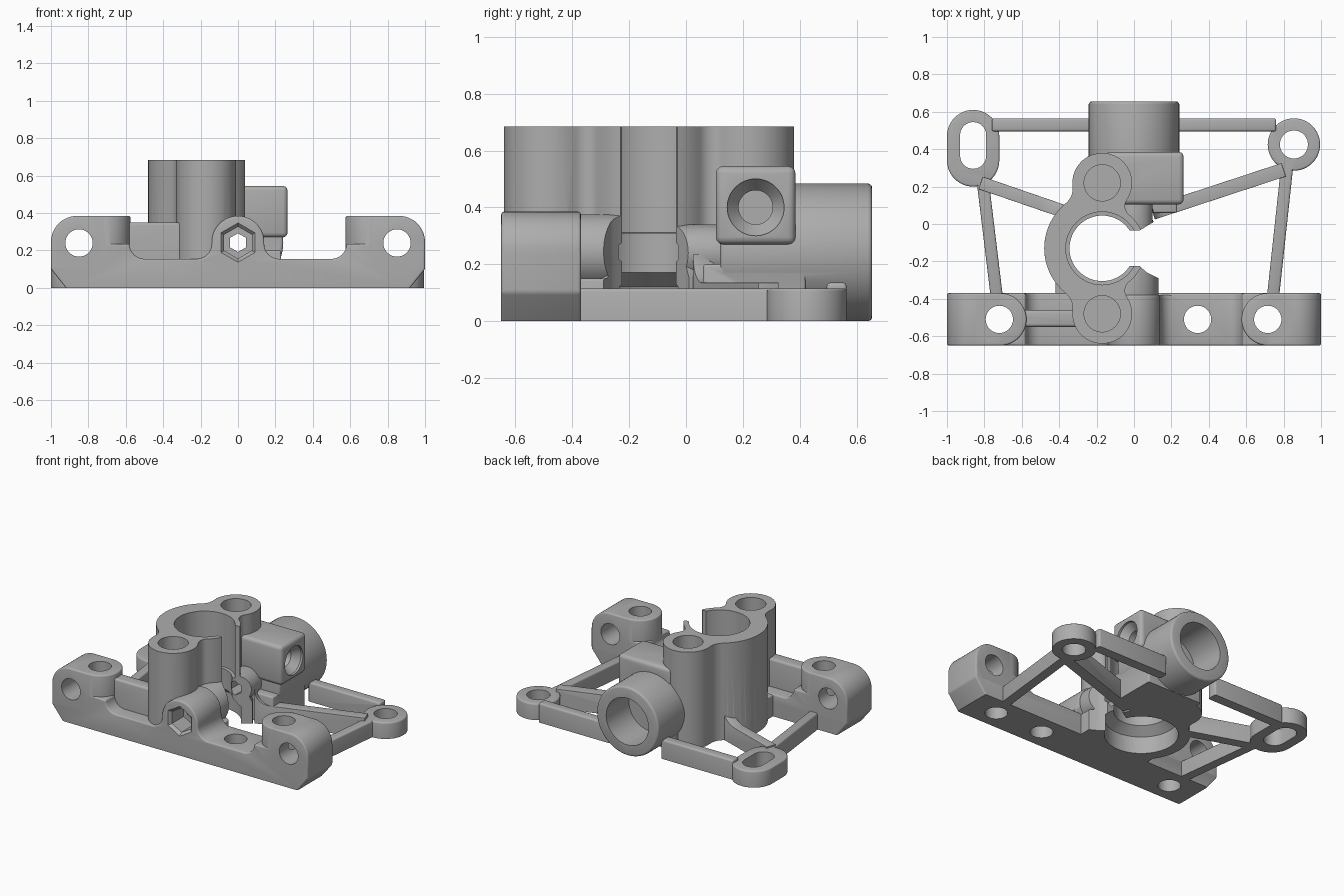
import bpy, bmesh
from math import cos, sin, pi, atan2, sqrt, hypot, tau
from mathutils import Vector, Matrix

if "Cube" in bpy.data.objects:
    bpy.data.objects.remove(bpy.data.objects["Cube"])

grey = bpy.data.materials.new("matte grey")
grey.use_nodes = True
GREY = (0.42, 0.42, 0.42, 1)
grey.diffuse_color = GREY
grey.node_tree.nodes["Principled BSDF"].inputs["Base Color"].default_value = GREY

PLACE = {"x": lambda a, b, t: (t, a, b),
         "y": lambda a, b, t: (a, t, b),
         "z": lambda a, b, t: (a, b, t)}


def arc(cx, cy, r, a0, a1, n=12):
    return [(cx + r * cos(a0 + (a1 - a0) * i / n), cy + r * sin(a0 + (a1 - a0) * i / n))
            for i in range(n + 1)]


def finish(bm, bevel):
    bmesh.ops.recalc_face_normals(bm, faces=bm.faces[:])
    if bevel:
        sharp = [e for e in bm.edges if e.calc_face_angle(0) > 0.6
                 and max(v.co.z for v in e.verts) > 0.001]
        bmesh.ops.bevel(bm, geom=sharp, offset=bevel, segments=3, profile=0.5,
                        affect="EDGES", clamp_overlap=True)
    mesh = bpy.data.meshes.new("solid")
    bm.to_mesh(mesh)
    bm.free()
    obj = bpy.data.objects.new("solid", mesh)
    bpy.context.collection.objects.link(obj)
    return obj


def loft(rings, bevel=0):
    bm = bmesh.new()
    loops = [[bm.verts.new(p) for p in ring] for ring in rings]
    n = len(loops[0])
    for lo, hi in zip(loops, loops[1:]):
        for i in range(n):
            bm.faces.new((lo[i], lo[(i + 1) % n], hi[(i + 1) % n], hi[i]))
    bm.faces.new(loops[0])
    bm.faces.new(loops[-1])
    return finish(bm, bevel)


def prism(axis, pts, lo, hi, bevel=0):
    return loft([[PLACE[axis](a, b, t) for a, b in pts] for t in (lo, hi)], bevel)


def box(x0, x1, y0, y1, z0, z1, bevel=0):
    return prism("z", [(x0, y0), (x1, y0), (x1, y1), (x0, y1)], z0, z1, bevel)


def lathe(axis, a, b, steps, bevel=0, sides=48, turn=0):
    """Round solid along an axis from (radius, position) steps."""
    return loft([[PLACE[axis](a + r * cos(turn + tau * i / sides), b + r * sin(turn + tau * i / sides), t)
                  for i in range(sides)] for r, t in steps], bevel)


def rod(axis, a, b, r, lo, hi, bevel=0, **kw):
    return lathe(axis, a, b, [(r, lo), (r, hi)], bevel, **kw)


def boolean(obj, other, op):
    mod = obj.modifiers.new(op, "BOOLEAN")
    mod.operation, mod.solver, mod.object = op, "EXACT", other
    mesh = bpy.data.meshes.new_from_object(
        obj.evaluated_get(bpy.context.evaluated_depsgraph_get()))
    obj.modifiers.clear()
    obj.data = mesh


def arm(p0, p1, width, height, rise=0, bevel=0.012):
    """Straight rail whose top can sweep up towards p1."""
    d = Vector(p1) - Vector(p0)
    length = d.length
    side = [(0, 0), (length, 0)]
    if rise:
        side += [(length - rise + rise * cos(t), height + rise - rise * sin(t))
                 for t in [pi / 2 * i / 8 for i in range(9)]]
    else:
        side.append((length, height))
    side.append((0, height))
    obj = prism("y", side, -width / 2, width / 2, bevel)
    obj.data.transform(Matrix.Translation((*p0, 0)) @ Matrix.Rotation(atan2(d.y, d.x), 4, "Z"))
    return obj


def blended_outline(circles, fillets):
    """Counter-clockwise outline around circles, joined by hollow fillets."""
    n, mids, pts = len(circles), [], []
    for i, f in enumerate(fillets):
        (ax, ay, ra), (bx, by, rb) = circles[i], circles[(i + 1) % n]
        d = hypot(bx - ax, by - ay)
        ux, uy = (bx - ax) / d, (by - ay) / d
        p = ((ra + f) ** 2 - (rb + f) ** 2 + d * d) / (2 * d)
        h = sqrt((ra + f) ** 2 - p * p)
        mids.append((ax + ux * p + uy * h, ay + uy * p - ux * h))
    for i, (cx, cy, r) in enumerate(circles):
        (px, py), (qx, qy) = mids[i - 1], mids[i]
        a0, a1 = atan2(py - cy, px - cx), atan2(qy - cy, qx - cx)
        pts += arc(cx, cy, r, a0, a0 + (a1 - a0) % tau, 20)
        nx, ny, _ = circles[(i + 1) % n]
        a0, a1 = atan2(cy - qy, cx - qx), atan2(ny - qy, nx - qx)
        pts += arc(qx, qy, fillets[i], a0, a0 - (a0 - a1) % tau, 8)[1:-1]
    return pts


CX, CY = -0.17, -0.13          # clamp centre
BACK, FRONT = 0.22, -0.48      # bolt boss positions
BAR = (-0.65, -0.37)           # front bar depth
MID = -0.51

# Front bar with raised ears
half = [(0.92, 0), (1, 0.1), (1, 0.155)] + \
    arc(0.5, 0.235, 0.08, 0, -pi / 2, 8)
half = half[:2] + [(1, 0.235)] + half[3:]
bar = [prism("y", half + [(-x, z) for x, z in reversed(half)], *BAR, 0.01)]
for s in (-1, 1):
    ear = [(s * x, z) for x, z in [(0.71, 0.1), (1, 0.1)] + arc(0.86, 0.245, 0.14, 0, pi / 2) + [(0.71, 0.385)]]
    bar += [prism("y", ear, *BAR, 0.01), rod("z", s * 0.715, MID, 0.14, 0.1, 0.385, 0.01)]
bar.append(box(-0.65, -0.25, -0.55, -0.46, 0.1, 0.35, 0.015))
hump = arc(0.22, 0.235, 0.08, -pi / 2, -pi, 8) + arc(0, 0.245, 0.14, 0, pi, 24) + \
    arc(-0.22, 0.235, 0.08, 0, -pi / 2, 8) + [(-0.22, 0.05), (0.22, 0.05)]
bar.append(prism("y", hump, BAR[0], -0.38, 0.01))

# Clamp column: split ring with two bolt bosses
outline = blended_outline([(CX, BACK, 0.16), (CX, CY, 0.31), (CX, FRONT, 0.16), (CX, CY, 0.23)],
                          [0.1, 0.1, 0.06, 0.06])
column = [prism("z", outline, 0, 0.685),
          lathe("z", CX, CY, [(0.31, 0), (0.31, 0.15), (0.29, 0.19), (0.28, 0.3)]),
          box(-0.42, 0.13, -0.5, -0.24, 0, 0.15, 0.01),
          rod("y", 0, 0.245, 0.13, -0.42, -0.2, 0.01),
          rod("y", 0, 0.24, 0.1, -0.05, 0.15, 0.01)]

# Rear socket and its side screw block
socket = [rod("y", 0, 0.242, 0.242, 0.12, 0.655, 0.015, sides=64),
          box(-0.2, 0.23, 0.06, 0.42, 0, 0.2, 0.01),
          box(-0.15, 0.265, 0.105, 0.385, 0.27, 0.545, 0.025)]

# Light frame at the rear: end loops and rails
slot = arc(-0.86, 0.47, 0.14, 0, pi, 24) + arc(-0.86, 0.34, 0.14, pi, tau, 24)
frame = [prism("z", slot, 0, 0.115, 0.01),
         rod("z", 0.855, 0.425, 0.14, 0, 0.115, 0.01),
         arm((-0.76, 0.53), (-0.2, 0.53), 0.07, 0.135),
         arm((0.76, 0.53), (0.2, 0.53), 0.07, 0.135),
         arm((-0.82, 0.22), (-0.34, 0.055), 0.07, 0.125, 0.16),
         arm((0.8, 0.29), (0.1, 0.06), 0.075, 0.135, 0.1),
         arm((-0.81, 0.24), (-0.73, -0.42), 0.065, 0.115),
         arm((0.82, 0.32), (0.74, -0.42), 0.065, 0.115)]

# Openings
gap = [(CX, -0.225), (0.03, -0.225), (0.07, -0.26), (0.13, -0.29), (0.4, -0.29),
       (0.4, 0.02), (0.12, 0.02), (0.07, -0.01), (0.03, -0.035), (CX, -0.035)]
slot_hole = arc(-0.86, 0.475, 0.07, 0, pi) + arc(-0.86, 0.365, 0.07, pi, tau)
cutters = [
    lathe("z", CX, CY, [(0.235, -0.1), (0.235, 0.12), (0.175, 0.17), (0.175, 0.31),
                        (0.195, 0.312), (0.195, 0.8)], sides=64),
    prism("z", gap, -0.1, 0.8),
    prism("z", slot_hole, -0.1, 0.3),
    rod("z", 0.855, 0.425, 0.075, -0.1, 0.3),
    rod("y", 0, 0.242, 0.165, 0.4, 0.8),
    rod("y", 0, 0.242, 0.05, -0.8, 0.5, sides=6, turn=pi / 2),
    lathe("y", 0, 0.242, [(0.105, -0.7), (0.105, -0.65), (0.085, -0.63), (0.085, -0.5)],
          sides=6, turn=pi / 2),
    lathe("x", 0.245, 0.4, [(0.1, 0.4), (0.1, 0.25), (0.06, 0.2), (0.06, 0.08)])]
cutters += [rod("z", x, MID, 0.073, -0.1, 0.6) for x in (-0.72, 0.34, 0.715)]
cutters += [rod("y", x, 0.24, 0.073, -0.8, -0.2) for x in (-0.85, 0.85)]
cutters += [rod("z", CX, y, 0.097, 0.36, 0.8) for y in (BACK, FRONT)]

# Fuse the pieces of each part, cut the openings, shade
for name, pieces in (("front_bar", bar), ("clamp_column", column),
                     ("rear_socket", socket), ("rear_frame", frame)):
    body = pieces[0]
    for piece in pieces[1:]:
        boolean(body, piece, "UNION")
        bpy.data.objects.remove(piece)
    for cutter in cutters:
        boolean(body, cutter, "DIFFERENCE")
    body.name = body.data.name = name
    body.data.materials.clear()
    body.data.materials.append(grey)
    bpy.ops.object.select_all(action="DESELECT")
    body.select_set(True)
    bpy.context.view_layer.objects.active = body
    bpy.ops.object.shade_smooth_by_angle(angle=0.6)
for cutter in cutters:
    bpy.data.objects.remove(cutter)
